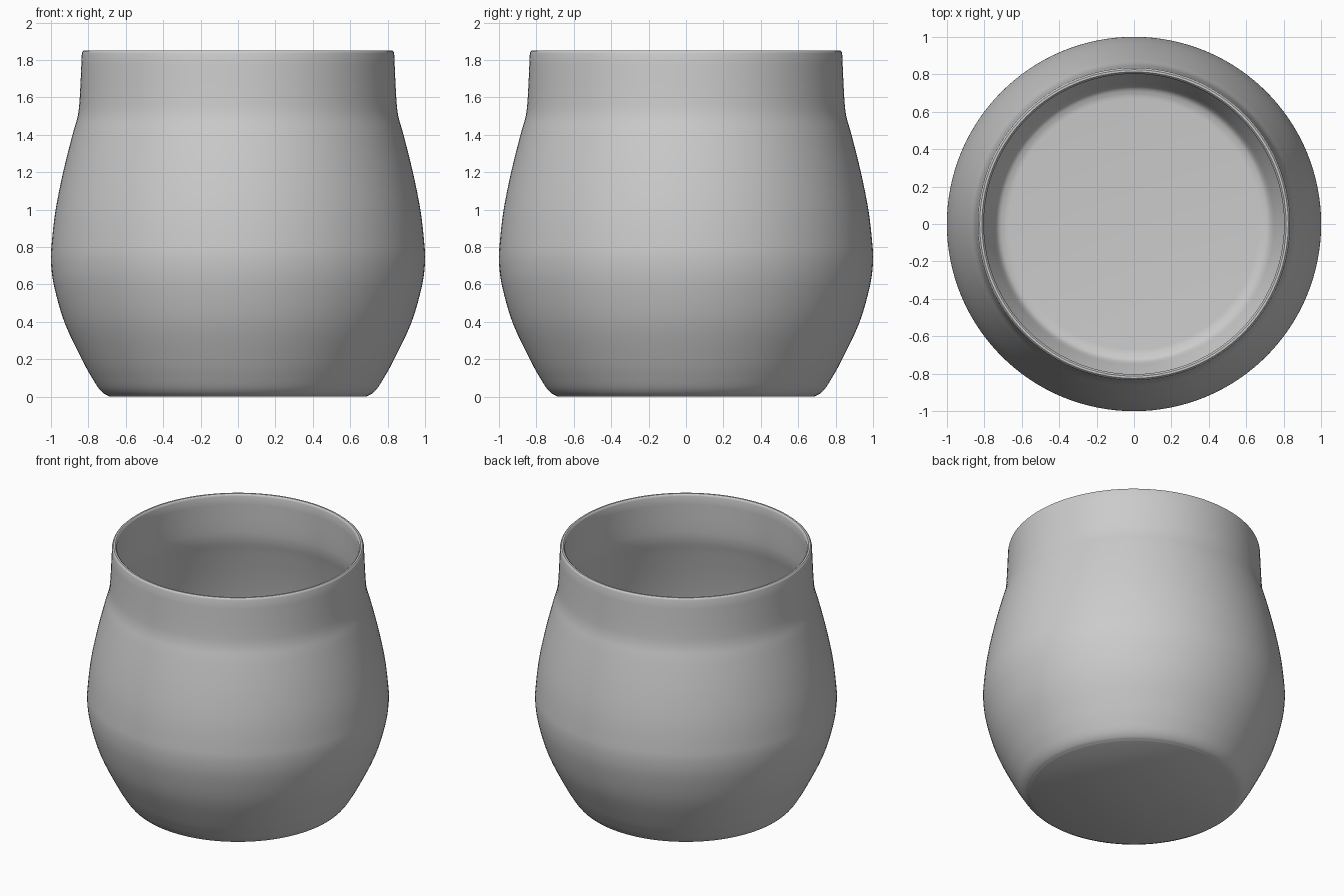
import bpy, bmesh, math
from mathutils import Vector

if "Cube" in bpy.data.objects:
    bpy.data.objects.remove(bpy.data.objects["Cube"])

# outer wall and inner wall profiles as (radius, height)
OUTER = [(0.69, 0.003), (0.715, 0.015), (0.745, 0.045), (0.78, 0.1), (0.83, 0.19),
         (0.925, 0.39), (0.982, 0.585), (1.0, 0.72), (0.995, 0.83), (0.975, 1.0),
         (0.935, 1.2), (0.885, 1.4), (0.857, 1.5), (0.846, 1.6), (0.835, 1.835)]
INNER = [(0.803, 1.835), (0.813, 1.6), (0.825, 1.5), (0.852, 1.4), (0.902, 1.2),
         (0.942, 1.0), (0.962, 0.83), (0.967, 0.72), (0.95, 0.595), (0.893, 0.4),
         (0.80, 0.205), (0.765, 0.13), (0.74, 0.075), (0.72, 0.052), (0.69, 0.04)]
RIM = [(0.832, 1.844), (0.825, 1.85), (0.813, 1.85), (0.806, 1.844)]
SEGMENTS = 128


def smooth(points, steps=4):
    """Catmull-Rom curve through the points."""
    p = [Vector(q) for q in points]
    p = [p[0] * 2 - p[1]] + p + [p[-1] * 2 - p[-2]]
    out = []
    for a, b, c, d in zip(p, p[1:], p[2:], p[3:]):
        for i in range(steps):
            t = i / steps
            out.append(0.5 * (2 * b + (c - a) * t + (2 * a - 5 * b + 4 * c - d) * t**2
                              + (3 * b - a - 3 * c + d) * t**3))
    return out + [p[-2]]


# full section from the base centre, over the rim, to the floor centre
section = ([(0, 0), (0.685, 0)] + smooth(OUTER) + RIM + smooth(INNER)
           + [(0.67, 0.038), (0, 0.038)])

bm = bmesh.new()
verts = [bm.verts.new((r, 0, z)) for r, z in section]
edges = [bm.edges.new(pair) for pair in zip(verts, verts[1:])]
bmesh.ops.spin(bm, geom=verts + edges, axis=(0, 0, 1), cent=(0, 0, 0),
               angle=2 * math.pi, steps=SEGMENTS)
bmesh.ops.remove_doubles(bm, verts=bm.verts, dist=1e-4)
bmesh.ops.recalc_face_normals(bm, faces=bm.faces)

# round cup body
mesh = bpy.data.meshes.new("cup_body")
bm.to_mesh(mesh)
bm.free()
cup = bpy.data.objects.new("cup_body", mesh)
bpy.context.collection.objects.link(cup)
bpy.context.view_layer.objects.active = cup
cup.select_set(True)
bpy.ops.object.shade_smooth_by_angle(angle=math.radians(40))
